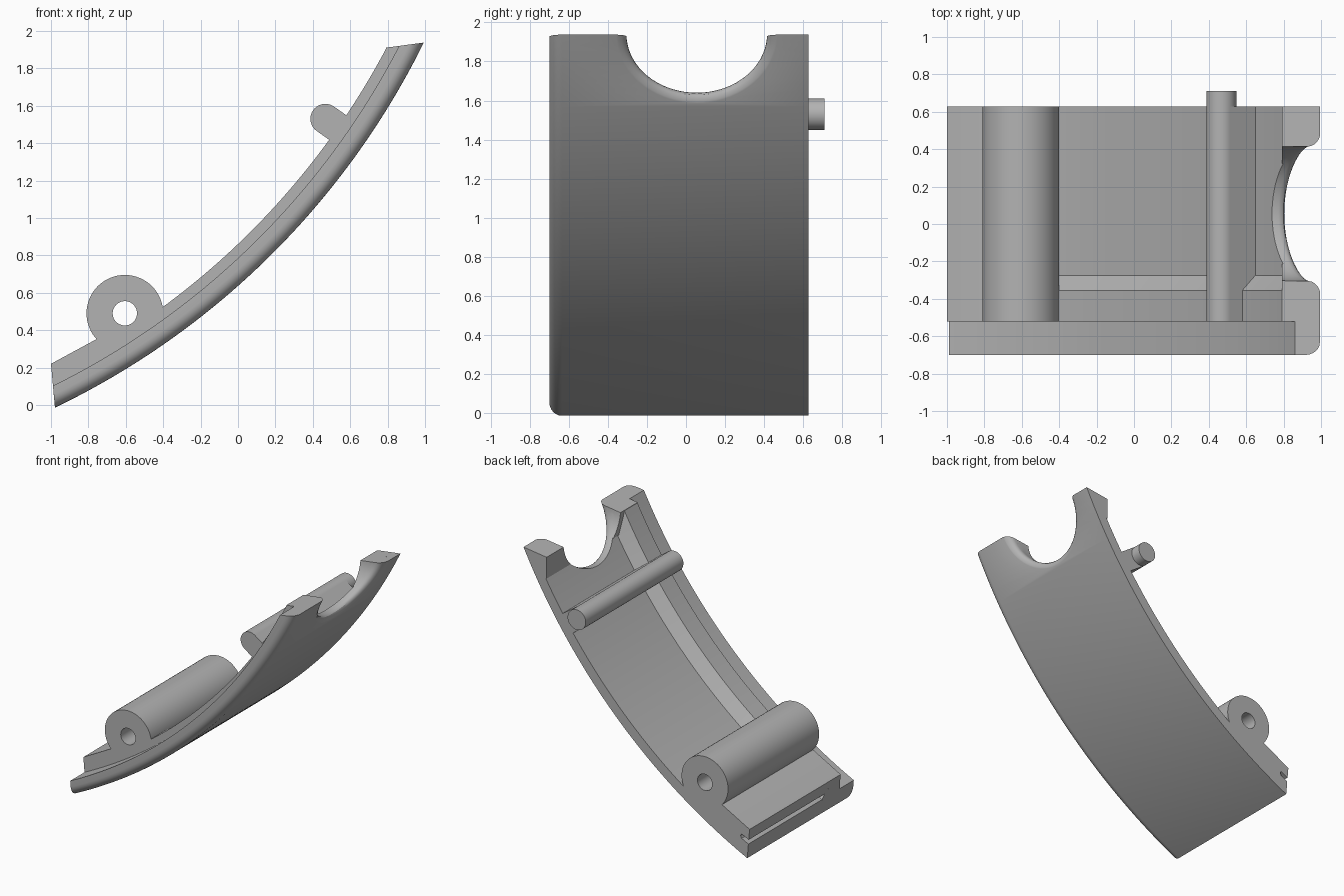
import bpy, bmesh
from math import sin, cos, pi, radians, sqrt

old = bpy.data.objects.get("Cube")
if old:
    bpy.data.objects.remove(old, do_unlink=True)

grey = bpy.data.materials.new("plain_grey")
grey.use_nodes = True
colour = (0.45, 0.45, 0.45, 1)
grey.diffuse_color = colour
grey.node_tree.nodes["Principled BSDF"].inputs["Base Color"].default_value = colour

CX, CZ = -2.826, 3.824                       # centre of the curved shell
OUTER, FLOOR, LIP, RAIL = 4.26, 4.18, 4.15, 4.095
FRONT, STEP, BACK = -0.70, -0.52, 0.627


def finish(bm, name):
    bmesh.ops.recalc_face_normals(bm, faces=bm.faces)
    mesh = bpy.data.meshes.new(name)
    bm.to_mesh(mesh)
    bm.free()
    mesh.materials.append(grey)
    ob = bpy.data.objects.new(name, mesh)
    bpy.context.collection.objects.link(ob)
    return ob


def prism(name, outline, y0, y1):
    """Extrude an (x, z) outline along y."""
    bm = bmesh.new()
    face = bm.faces.new([bm.verts.new((x, y0, z)) for x, z in outline])
    geom = bmesh.ops.extrude_face_region(bm, geom=[face])["geom"]
    moved = [v for v in geom if isinstance(v, bmesh.types.BMVert)]
    bmesh.ops.translate(bm, verts=moved, vec=(0, y1 - y0, 0))
    return finish(bm, name)


def skin(bm, rings, closed=False):
    """Bridge matching rings of points into a solid."""
    rows = [[bm.verts.new(p) for p in ring] for ring in rings]
    n = len(rows[0])
    for i in range(len(rows) if closed else len(rows) - 1):
        a, b = rows[i], rows[(i + 1) % len(rows)]
        for j in range(n):
            k = (j + 1) % n
            bm.faces.new((a[j], a[k], b[k], b[j]))
    if not closed:
        bm.faces.new(rows[0])
        bm.faces.new(rows[-1])


def sweep(profile, cx, cz, angles):
    """Rings of a (y, radius) profile turned about a y axis."""
    return [[(cx + r * cos(a), y, cz + r * sin(a)) for y, r in profile] for a in angles]


# Curved shell with front lip, chamfered rail and rounded front edge
R = 0.065
profile = [(FRONT, LIP), (STEP, LIP), (STEP, RAIL), (-0.355, RAIL),
           (-0.275, FLOOR), (BACK, FLOOR), (BACK, OUTER)]
for i in range(7):
    a = pi / 2 * i / 6
    profile.append((FRONT + R - R * sin(a), OUTER - R + R * cos(a)))
bm = bmesh.new()
skin(bm, sweep(profile, CX, CZ, [radians(-67 + 44 * i / 64) for i in range(65)]))
# Trim both ends flat
for co, no in (((-0.98, 0, 0), (-0.22, 0, -0.02)), ((0.99, 0, 1.937), (-0.027, 0, 0.2))):
    cut = bmesh.ops.bisect_plane(bm, geom=bm.verts[:] + bm.edges[:] + bm.faces[:],
                                 plane_co=co, plane_no=no, clear_outer=True)["geom_cut"]
    rim = [e for e in cut if isinstance(e, bmesh.types.BMEdge)]
    bmesh.ops.holes_fill(bm, edges=rim, sides=0)
shell = finish(bm, "curved_shell")

# Thick block along the upper end
end_block = prism("end_block", [(0.79, 1.74), (0.82, 1.74), (0.93, 1.929), (0.79, 1.91)],
                  STEP, BACK)

# Notch cutter, flared where it meets the outer surface
rings = []
for depth, grow in ((-0.5, 0), (-0.06, 0), (-0.042, 0.003), (-0.026, 0.012),
                    (-0.012, 0.027), (-0.003, 0.045), (0.004, 0.065), (0.3, 0.065)):
    ring = []
    for i in range(72):
        a = 2 * pi * i / 72
        z = 1.94 + (0.30 + grow) * sin(a)
        x = CX + sqrt(OUTER ** 2 - (z - CZ) ** 2) + depth
        ring.append((x, 0.055 + (0.36 + grow) * cos(a), z))
    rings.append(ring)
bm = bmesh.new()
skin(bm, rings)
cutter = finish(bm, "notch_cutter")
cutter.hide_render = True
for ob in (shell, end_block):
    mod = ob.modifiers.new("notch", "BOOLEAN")
    mod.operation, mod.solver, mod.object = "DIFFERENCE", "EXACT", cutter
    bpy.context.view_layer.objects.active = ob
    bpy.ops.object.modifier_apply(modifier=mod.name)
bpy.data.objects.remove(cutter, do_unlink=True)

# Foot at the lower end, with a narrow slot in its end face
foot = prism("slotted_foot", [(-1, 0.22), (-0.992, 0.135), (-0.93, 0.165), (-0.92, 0.15),
                              (-0.93, 0.13), (-0.989, 0.1), (-0.983, 0.03), (-0.7, 0.19),
                              (-0.5, 0.30), (-0.5, 0.40), (-0.6, 0.40), (-0.76, 0.35)],
             STEP, BACK)

# Hinge barrel with a through hole
bm = bmesh.new()
ring = [(STEP, 0.065), (STEP, 0.205), (BACK, 0.205), (BACK, 0.065)]
skin(bm, sweep(ring, -0.605, 0.49, [2 * pi * i / 64 for i in range(64)]), closed=True)
barrel = finish(bm, "hinge_barrel")

# Round pin carried on a flat web
PX, PZ, PR = 0.467, 1.53, 0.08
pin = prism("pin", [(PX + PR * cos(2 * pi * i / 40), PZ + PR * sin(2 * pi * i / 40))
                    for i in range(40)], STEP, 0.71)
dx, dz = 0.818, -0.575
web = prism("pin_web", [(PX - s * PR * dz + t * dx, PZ + s * PR * dx + t * dz)
                        for s, t in ((1, 0), (1, 0.2), (-1, 0.2), (-1, 0))], STEP, BACK)

# Smooth shading with sharp edges kept
bpy.ops.object.select_all(action="DESELECT")
for ob in (shell, end_block, foot, barrel, pin, web):
    ob.select_set(True)
bpy.context.view_layer.objects.active = shell
bpy.ops.object.shade_smooth_by_angle(angle=radians(30))
